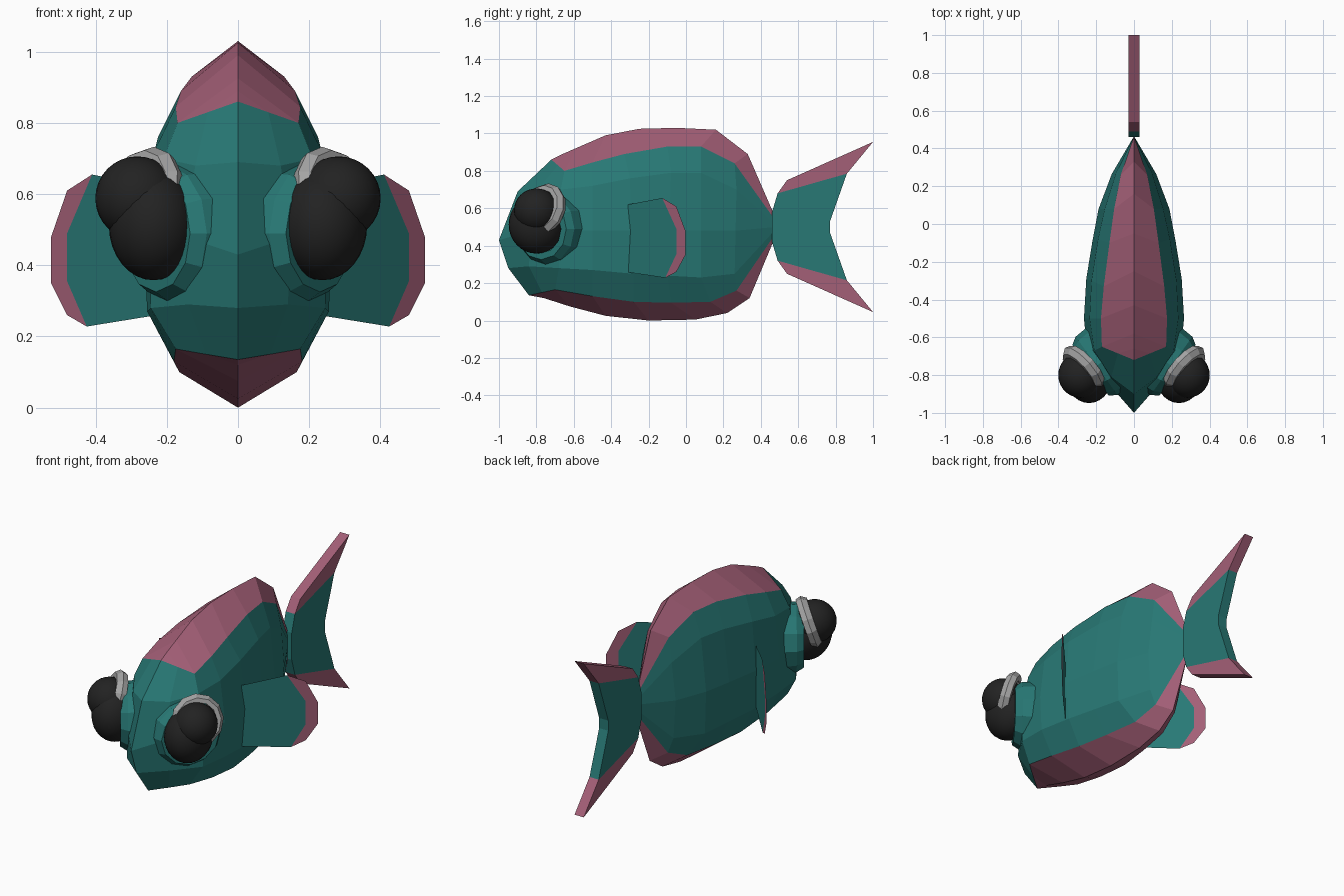
import bpy, bmesh, math
from mathutils import Vector, Matrix

if "Cube" in bpy.data.objects:
    bpy.data.objects.remove(bpy.data.objects["Cube"])


def material(name, rgb):
    m = bpy.data.materials.new(name)
    m.diffuse_color = (*rgb, 1)
    m.use_nodes = True
    m.node_tree.nodes["Principled BSDF"].inputs["Base Color"].default_value = m.diffuse_color
    return m


TEAL = material("teal", (0.021, 0.19, 0.178))
PINK = material("dusty pink", (0.37, 0.115, 0.185))
BLACK = material("black", (0.016, 0.016, 0.016))
GREY = material("grey", (0.37, 0.37, 0.37))


def finish(name, bm, mats, mirror=False, normals=True):
    if normals:
        bmesh.ops.recalc_face_normals(bm, faces=bm.faces)
    me = bpy.data.meshes.new(name)
    bm.to_mesh(me)
    bm.free()
    for m in mats:
        me.materials.append(m)
    ob = bpy.data.objects.new(name, me)
    bpy.context.collection.objects.link(ob)
    if mirror:
        mod = ob.modifiers.new("mirror", 'MIRROR')
        mod.use_axis[0] = True
        mod.use_mirror_merge = True
        mod.merge_threshold = 0.0005
    return ob


# Body: lengthwise lines of (x, y, z) from nose to tail, lofted into strips
ridge = [(0, y, z) for y, z in [(-.72, .86), (-.66, .89), (-.58, .925), (-.43, .99),
         (-.25, 1.025), (-.05, 1.03), (.16, 1.02), (.33, .89)]]
upper_edge = [(0, -.72, .86), (.085, -.685, .83), (.17, -.65, .80), (.175, -.5, .845),
              (.16, -.33, .89), (.13, -.1, .93), (.105, .08, .93), (.07, .26, .84)]
shoulder = [(0, -.9, .69), (.12, -.81, .68), (.21, -.67, .70), (.235, -.5, .72),
            (.225, -.3, .76), (.19, -.08, .79), (.155, .08, .79), (.095, .27, .70)]
flank = [(0, -.95, .28), (.14, -.84, .29), (.245, -.68, .28), (.255, -.5, .27),
         (.24, -.28, .25), (.21, -.1, .24), (.18, .08, .23), (.10, .26, .25)]
lower_edge = [(0, -.84, .135), (.09, -.77, .15), (.175, -.7, .165), (.18, -.5, .13),
              (.165, -.28, .10), (.135, -.08, .095), (.10, .13, .10), (.07, .27, .16)]
keel = [(0, y, z) for y, z in [(-.84, .135), (-.76, .12), (-.62, .075), (-.43, .025),
        (-.2, 0), (.05, .005), (.22, .04), (.34, .12)]]
middle = [(0, -1, .43)] + [((a[0] + b[0]) / 2 + .02, (a[1] + b[1]) / 2, .48)
                           for a, b in zip(shoulder[1:], flank[1:])]
lines = [ridge, upper_edge, shoulder, middle, flank, lower_edge, keel]
bm = bmesh.new()
grid = []
for i, line in enumerate(lines):
    pts = line + [(0, .465, .58 - i * .027)]
    grid.append([bm.verts.new(p) for p in pts])
for i in range(len(grid) - 1):
    for j in range(len(grid[0]) - 1):
        f = bm.faces.new((grid[i][j], grid[i][j + 1], grid[i + 1][j + 1], grid[i + 1][j]))
        f.material_index = 1 if i in (0, 5) else 0
bmesh.ops.remove_doubles(bm, verts=bm.verts, dist=0.0005)
bmesh.ops.recalc_face_normals(bm, faces=bm.faces)
if sum(f.normal.x * f.calc_area() for f in bm.faces) < 0:
    bmesh.ops.reverse_faces(bm, faces=bm.faces)
finish("body", bm, [TEAL, PINK], mirror=True, normals=False)


# Tail: flat plates, teal web with pink upper and lower lobes
def plate(name, outline, half, mat):
    bm = bmesh.new()
    f = bm.faces.new([bm.verts.new((-half, y, z)) for y, z in outline])
    ext = bmesh.ops.extrude_face_region(bm, geom=[f])
    bmesh.ops.translate(bm, vec=(2 * half, 0, 0),
                        verts=[v for v in ext["geom"] if isinstance(v, bmesh.types.BMVert)])
    return finish(name, bm, [mat])


def flip(pts):
    return [(y, 1 - z) for y, z in reversed(pts)]


web = [(.46, .58), (.49, .68), (.86, .785), (.77, .53)]
lobe = [(.49, .68), (.54, .75), (1, .955), (.86, .785)]
plate("tail_web", web + flip(web), .03, TEAL)
plate("tail_upper_lobe", lobe, .03, PINK)
plate("tail_lower_lobe", flip(lobe), .03, PINK)


# Side fins: thin upright sheets swept back, teal with a pink rim
def sheet(name, outlines):
    bm = bmesh.new()
    for k, outline in enumerate(outlines):
        f = bm.faces.new([bm.verts.new((x, -.3 + (x - .25) * 1.08, z)) for x, z in outline])
        f.material_index = k
    bmesh.ops.remove_doubles(bm, verts=bm.verts, dist=0.0005)
    finish(name, bm, [TEAL, PINK], mirror=True)


rim_in = [(.41, .655), (.48, .49), (.48, .355), (.425, .228)]
rim_out = [(.48, .26), (.525, .35), (.525, .48), (.48, .61)]
sheet("side_fins", [[(.24, .62)] + rim_in + [(.24, .258)], rim_in + rim_out])


# Rings and cups around the eyes: spun profile of (radius, height) along an axis
def spin(name, profile, centre, axis, n, mat):
    bm = bmesh.new()
    rot = Vector(axis).to_track_quat('Z', 'Y').to_matrix().to_4x4()
    m = Matrix.Translation(centre) @ rot
    rings = [[bm.verts.new(m @ Vector((r * math.cos(2 * math.pi * k / n),
                                       r * math.sin(2 * math.pi * k / n), h)))
              for k in range(n)] for r, h in profile]
    for a, b in zip(rings, rings[1:] + rings[:1]):
        for k in range(n):
            q = (k + 1) % n
            bm.faces.new((a[k], a[q], b[q], b[k]))
    return finish(name, bm, [mat], mirror=True)


spin("eye_sockets", [(.195, -.06), (.19, .01), (.165, .05), (.13, .05), (.13, -.06)],
     (.19, -.745, .49), (.81, -.58, 0), 12, TEAL)
spin("eye_rings", [(.135, -.03), (.145, .0), (.125, .03), (.1, .03), (.1, -.03)],
     (.27, -.765, .595), (.7, -.62, .3), 12, GREY)


# Eyes: a large lower ball and a smaller outer ball
def ball(name, centre, radii):
    bm = bmesh.new()
    bmesh.ops.create_uvsphere(bm, u_segments=28, v_segments=16, radius=1,
                              matrix=Matrix.Translation(centre) @ Matrix.Diagonal((*radii, 1)))
    for f in bm.faces:
        f.smooth = True
    finish(name, bm, [BLACK], mirror=True)


ball("large_eyeballs", (.238, -.80, .513), (.125, .148, .155))
ball("small_eyeballs", (.283, -.80, .588), (.118, .12, .118))
